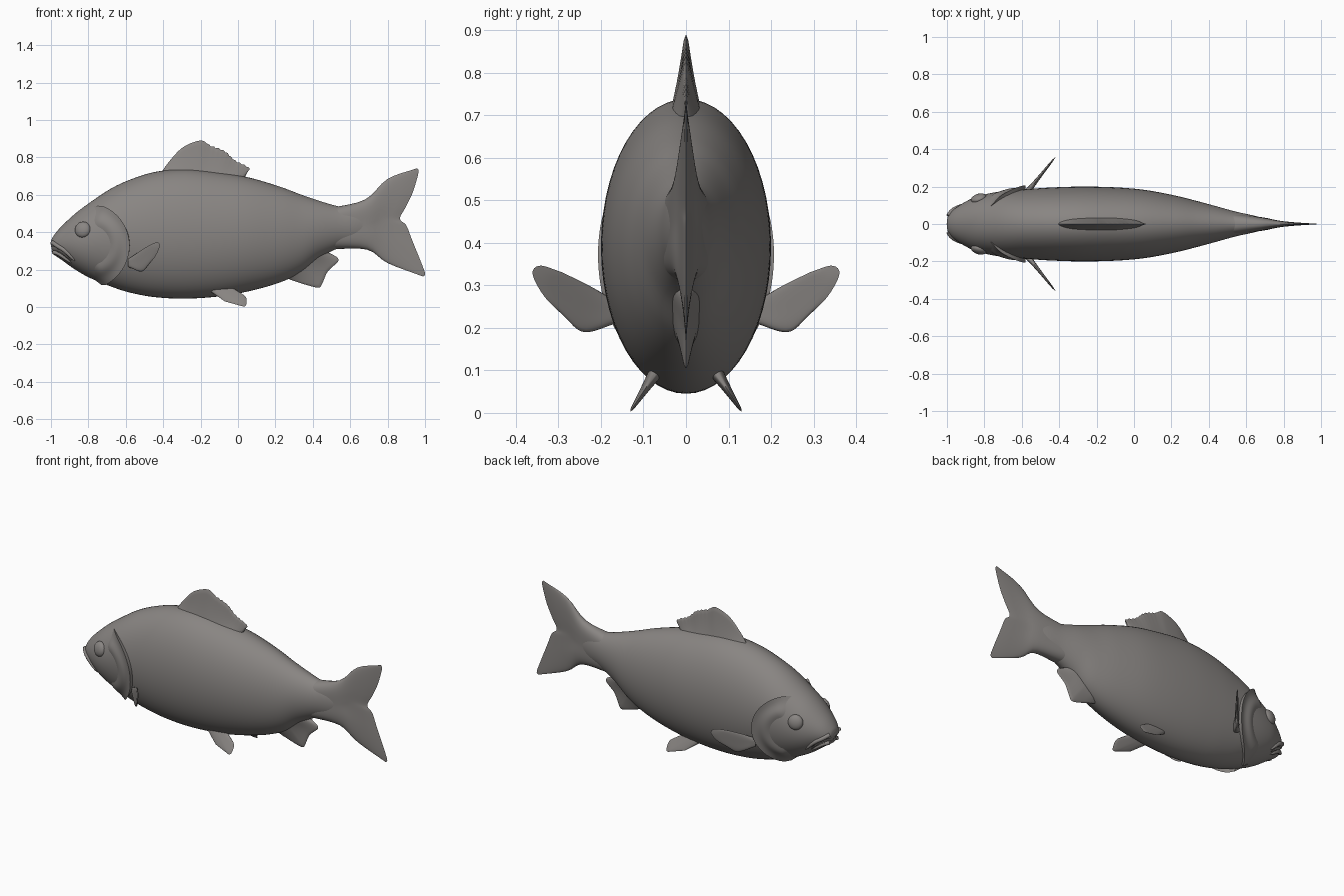
import bpy, bmesh, math
from mathutils import Vector

if "Cube" in bpy.data.objects:
    bpy.data.objects.remove(bpy.data.objects["Cube"])

grey = bpy.data.materials.new("warm_grey")
grey.diffuse_color = (0.25, 0.235, 0.225, 1)
grey.use_nodes = True
grey.node_tree.nodes["Principled BSDF"].inputs["Base Color"].default_value = grey.diffuse_color


def spline(pts, n):
    """Catmull-Rom through points, n samples per span."""
    p = [Vector(q) for q in pts]
    p = [2 * p[0] - p[1]] + p + [2 * p[-1] - p[-2]]
    out = []
    for i in range(1, len(p) - 2):
        a, b, c, d = p[i - 1:i + 3]
        for k in range(n):
            t = k / n
            out.append(0.5 * (2 * b + (c - a) * t + (2 * a - 5 * b + 4 * c - d) * t ** 2
                              + (3 * b - a - 3 * c + d) * t ** 3))
    return out + [p[-2]]


def resample(pts, n):
    """n + 1 points evenly spaced along the spline."""
    d = spline(pts, 12)
    acc = [0]
    for a, b in zip(d, d[1:]):
        acc.append(acc[-1] + (b - a).length)
    out, j = [], 0
    for k in range(n + 1):
        s = acc[-1] * k / n
        while j < len(d) - 2 and acc[j + 1] < s:
            j += 1
        f = (s - acc[j]) / max(acc[j + 1] - acc[j], 1e-9)
        out.append(d[j].lerp(d[j + 1], min(1, f)))
    return out


def finish(name, bm, angle=50):
    bmesh.ops.remove_doubles(bm, verts=bm.verts, dist=1e-5)
    bmesh.ops.recalc_face_normals(bm, faces=bm.faces)
    me = bpy.data.meshes.new(name)
    bm.to_mesh(me)
    bm.free()
    ob = bpy.data.objects.new(name, me)
    bpy.context.collection.objects.link(ob)
    me.materials.append(grey)
    smooth(ob, angle)
    return ob


def smooth(ob, angle):
    bpy.ops.object.select_all(action='DESELECT')
    ob.select_set(True)
    bpy.context.view_layer.objects.active = ob
    bpy.ops.object.shade_smooth_by_angle(angle=math.radians(angle))


def add_grid(bm, rows, wrap=False):
    vs = [[bm.verts.new(p) for p in r] for r in rows]
    for a, b in zip(vs, vs[1:]):
        m = len(a)
        for i in range(m if wrap else m - 1):
            j = (i + 1) % m
            bm.faces.new((a[i], a[j], b[j], b[i]))
    return vs


def fin(name, rails, t0, t1, place, n=48, ruffle=0.0):
    """Sheet lofted through rails (root to tip), thinning to a rounded rim."""
    cols = list(zip(*[resample(r, n) for r in rails]))
    cols = [spline(c, 14 // (len(rails) - 1)) for c in cols]
    m = len(cols[0]) - 1
    bm = bmesh.new()
    for side in (1, -1):
        rows = []
        for i, col in enumerate(cols):
            s, row = i / n, []
            for k, p in enumerate(col):
                t = k / m
                off = (t0 * (1 - t) ** 1.5 + t1) * math.sqrt(max(0, 1 - abs(2 * s - 1) ** 4))
                off *= math.sqrt(max(0, 1 - t ** 8))
                wave = ruffle * math.sin(i * 2.1) * t ** 4 * (0.5 < s < 0.93)
                row.append(place(p.x, p.y + wave, off * side))
            rows.append(row)
        add_grid(bm, rows)
    return finish(name, bm, 60)


# Body stations: x, top z, bottom z, half width
stations = spline([
    (-1.0, .35, .315, .02), (-.99, .375, .285, .05), (-.95, .425, .257, .088),
    (-.87, .50, .20, .135), (-.79, .56, .155, .16), (-.685, .63, .112, .178),
    (-.58, .68, .078, .186), (-.445, .722, .053, .195), (-.28, .738, .045, .2),
    (-.1, .72, .057, .196), (.06, .692, .085, .182), (.22, .645, .13, .152),
    (.34, .6, .187, .122), (.44, .566, .265, .095), (.545, .537, .318, .066),
    (.64, .53, .34, .045), (.76, .49, .39, .012)], 6)


def skin(x, z, off=0.0, side=1):
    """Point on the body surface beside (x, z), pushed out by off."""
    for a, b in zip(stations, stations[1:]):
        if a.x <= x <= b.x:
            s = a.lerp(b, (x - a.x) / (b.x - a.x))
            break
    else:
        s = stations[0]
    c, h, w = (s[1] + s[2]) / 2, (s[1] - s[2]) / 2, s[3]
    q = max(-.985, min(.985, (z - c) / h))
    y = w * math.sqrt(1 - q * q)
    nrm = Vector((0, y / w ** 2, q / h)).normalized()
    return Vector((x, side * (y + nrm.y * off), c + q * h + nrm.z * off))


# Body
bm = bmesh.new()
rows = []
for s in stations:
    c, h = (s[1] + s[2]) / 2, (s[1] - s[2]) / 2
    rows.append([(s[0], s[3] * math.cos(a), c + h * math.sin(a))
                 for a in (2 * math.pi * k / 56 for k in range(56))])
vs = add_grid(bm, rows, True)
bm.faces.new(vs[0])
bm.faces.new(vs[-1])
body = finish("body", bm)

# Mouth slit cut into the snout
slit = [(-1.05, .335), (-.975, .32), (-.93, .292), (-.885, .243),
        (-.925, .274), (-.965, .297), (-1.05, .308)]
bm = bmesh.new()
f = bm.faces.new([bm.verts.new((x, -.3, z)) for x, z in slit])
ext = bmesh.ops.extrude_face_region(bm, geom=[f])
bmesh.ops.translate(bm, vec=(0, .6, 0), verts=[v for v in ext["geom"] if isinstance(v, bmesh.types.BMVert)])
cutter = finish("mouth_cutter", bm)
cutter.hide_render = True
mod = body.modifiers.new("mouth", 'BOOLEAN')
mod.operation, mod.object, mod.solver = 'DIFFERENCE', cutter, 'EXACT'
bpy.context.view_layer.objects.active = body
bpy.ops.object.modifier_apply(modifier="mouth")
bpy.data.objects.remove(cutter)
smooth(body, 40)


def lip(name, path, radius, side):
    """Tapered tube lying on the skin."""
    pts = [skin(p.x, p.y, 0, side) for p in resample(path, 16)]
    bm = bmesh.new()
    rows = []
    for i, p in enumerate(pts):
        d = (pts[min(i + 1, 16)] - pts[max(i - 1, 0)]).normalized()
        u = d.cross(Vector((0, 0, 1))).normalized()
        v = d.cross(u)
        r = radius * max(.05, math.sqrt(max(0, 1 - (i / 16) ** 3)))
        rows.append([p + r * (u * math.cos(a) + v * math.sin(a))
                     for a in (math.pi * k / 5 for k in range(10))])
    vs = add_grid(bm, rows, True)
    bm.faces.new(vs[0])
    bm.faces.new(vs[-1])
    finish(name, bm)


for side, tag in ((1, "left"), (-1, "right")):
    # Lips
    lip(tag + "_upper_lip", [(-.992, .345), (-.965, .326), (-.925, .3), (-.87, .245)], .012, side)
    lip(tag + "_lower_lip", [(-.986, .293), (-.96, .285), (-.925, .262), (-.89, .235)], .011, side)

    # Gill cover: disc on the skin, raised toward its rear rim
    bm = bmesh.new()
    rows = []
    for k in range(25):
        r, row = k / 24, []
        for j in range(64):
            a = 2 * math.pi * j / 64
            w = max(0, min(1, (math.cos(a) + .05) / .4))
            off = -.012 + w * (.036 * r ** 1.6 + .005 * math.sin(r * 13))
            if k == 24:
                off = -.015
            rr = .212 * min(1, r * 1.035)
            row.append(skin(-.79 + rr * math.cos(a), .33 + rr * math.sin(a), off, side))
        rows.append(row)
    add_grid(bm, rows, True)
    finish(tag + "_gill_cover", bm, 45)

    # Eye
    bpy.ops.mesh.primitive_uv_sphere_add(segments=32, ring_count=16, radius=1,
                                         location=skin(-.83, .415, -.004, side))
    eye = bpy.context.object
    eye.name = tag + "_eye"
    eye.scale = (.043, .024, .043)
    eye.rotation_euler = (side * .2, 0, side * .3)
    eye.data.materials.append(grey)
    smooth(eye, 60)

    # Pectoral fin, swept back and out
    fin(tag + "_pectoral_fin",
        [[(.165, .262), (.165, .21)], [(.22, .295), (.24, .19)],
         [(.29, .33), (.34, .346), (.36, .335), (.355, .31), (.33, .27), (.29, .23)]],
        .012, .006,
        lambda y, z, o: Vector((-.555 + (y - .19) * .8 + .78 * o, side * (y - .62 * o), z)), 32)

    # Pelvic fin under the belly
    fin(tag + "_pelvic_fin",
        [[(-.15, .085), (-.03, .105)],
         [(-.07, .03), (.01, .008), (.034, .003), (.045, .018), (.04, .056), (-.012, .09)]],
        .012, .005,
        lambda x, z, o: Vector((x, side * (.133 - .65 * z + .84 * o), z + .5 * o)), 32)

# Fins on the centre plane
flat = lambda x, z, o: Vector((x, o, z))
fin("dorsal_fin",
    [[(-.42, .70), (-.2, .70), (.03, .68)],
     [(-.40, .735), (-.364, .783), (-.31, .842), (-.257, .874), (-.193, .89), (-.15, .864),
      (-.07, .832), (-.016, .783), (.06, .745), (.05, .722)]],
    .032, .007, flat, 64, .004)
fin("anal_fin",
    [[(.25, .17), (.35, .23), (.47, .30)],
     [(.27, .15), (.36, .12), (.43, .104), (.45, .125), (.48, .19), (.535, .243), (.53, .267)]],
    .03, .007, flat)
fin("tail_fin",
    [[(.5, .53), (.5, .43), (.5, .31)],
     [(.68, .575), (.68, .5), (.68, .44), (.69, .38), (.69, .307)],
     [(.80, .685), (.79, .56), (.77, .455), (.79, .35), (.80, .235)],
     [(.957, .742), (.965, .72), (.936, .618), (.9, .54), (.866, .473), (.9, .436),
      (.93, .36), (.973, .254), (1.0, .18), (.99, .163)]],
    .055, .006, flat, 80)
